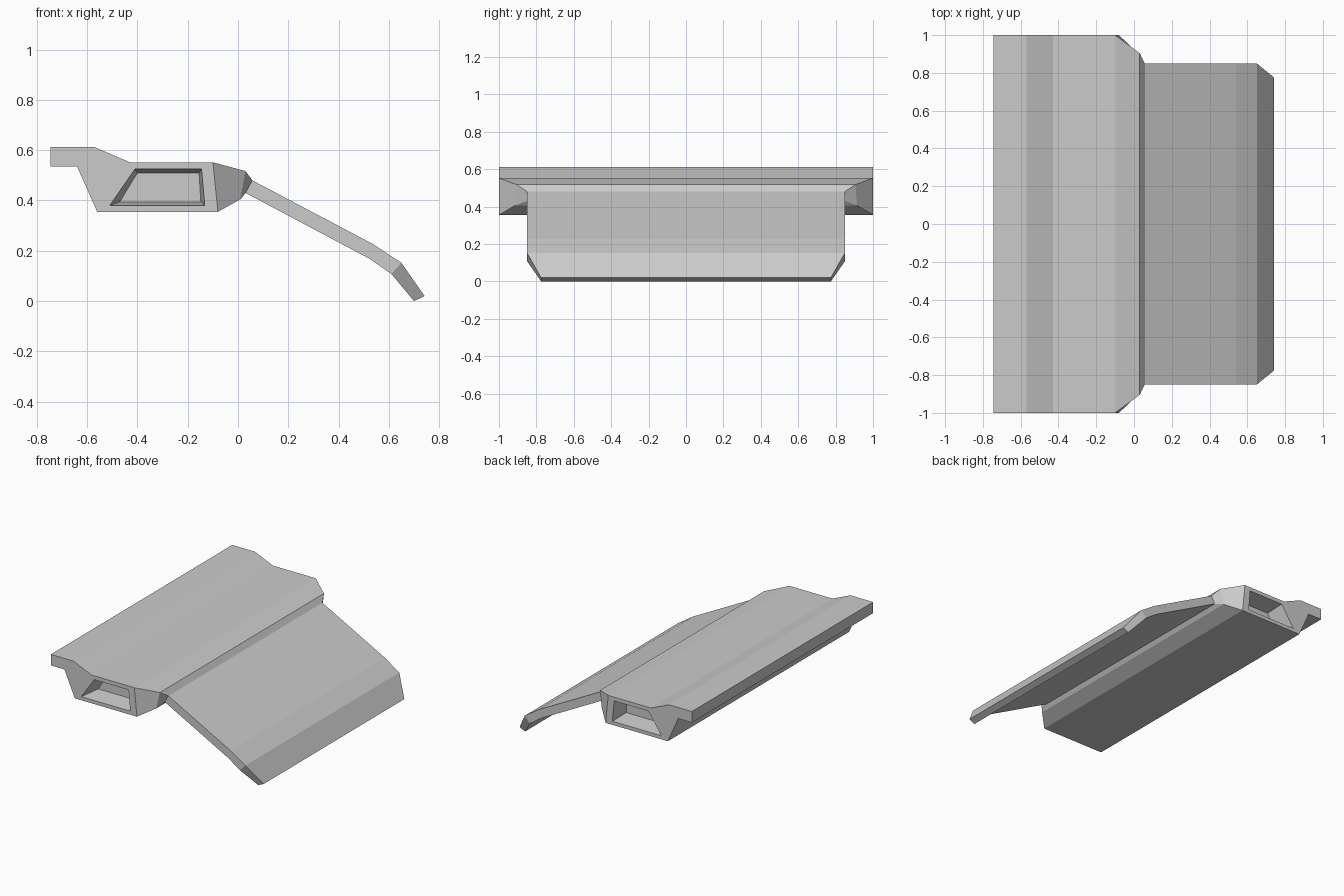
import bpy
import bmesh

cube = bpy.data.objects.get("Cube")
if cube:
    bpy.data.objects.remove(cube, do_unlink=True)

grey = bpy.data.materials.new("plain_grey")
grey.use_nodes = True
grey.diffuse_color = (0.6, 0.6, 0.6, 1)
grey.node_tree.nodes["Principled BSDF"].inputs["Base Color"].default_value = (0.6, 0.6, 0.6, 1)

# Stations across the profile: upper (x, z, half width), lower (x, z, half width)
BEAM = [
    ((-0.745, 0.612, 1.0), (-0.745, 0.535, 1.0)),
    ((-0.57, 0.612, 1.0), (-0.64, 0.535, 1.0)),
    ((-0.43, 0.552, 1.0), (-0.56, 0.355, 1.0)),
    ((-0.10, 0.552, 1.0), (-0.08, 0.355, 1.0)),
    ((0.03, 0.517, 0.905), (0.01, 0.405, 0.915)),
    ((0.057, 0.48, 0.85), (0.03, 0.43, 0.85)),
]
PANEL = [
    BEAM[-1],
    ((0.54, 0.225, 0.85), (0.52, 0.17, 0.85)),
    ((0.65, 0.152, 0.85), (0.61, 0.108, 0.85)),
    ((0.742, 0.02, 0.775), (0.70, 0.0, 0.775)),
]

# Recess outlines: upper left, upper right, lower right, lower left
RIM = [(-0.41, 0.525), (-0.145, 0.525), (-0.132, 0.38), (-0.51, 0.38)]
FLOOR = [(-0.40, 0.51), (-0.155, 0.51), (-0.148, 0.395), (-0.47, 0.395)]
RECESS_DEPTH = 0.13


def ring_faces(bm, outer, inner):
    for i in range(4):
        j = (i + 1) % 4
        bm.faces.new((outer[i], outer[j], inner[j], inner[i]))


def build_slab(name, stations, cap, recess_at=None):
    bm = bmesh.new()

    def point(p, side):
        return bm.verts.new((p[0], side * p[2], p[1]))

    # Each row holds upper front, upper back, lower back, lower front
    rows = [(point(u, -1), point(u, 1), point(d, 1), point(d, -1)) for u, d in stations]
    for i, (a, b) in enumerate(zip(rows, rows[1:])):
        bm.faces.new((a[0], b[0], b[1], a[1]))
        bm.faces.new((a[3], a[2], b[2], b[3]))
        for side, top, low in ((-1, 0, 3), (1, 1, 2)):
            corners = (a[top], b[top], b[low], a[low])
            if i != recess_at:
                bm.faces.new(corners)
                continue
            # Tapered recess in the end wall
            rim = [bm.verts.new((x, side, z)) for x, z in RIM]
            floor = [bm.verts.new((x, side * (1 - RECESS_DEPTH), z)) for x, z in FLOOR]
            ring_faces(bm, corners, rim)
            ring_faces(bm, rim, floor)
            bm.faces.new(floor)
    bm.faces.new(rows[cap])
    bmesh.ops.recalc_face_normals(bm, faces=bm.faces)
    mesh = bpy.data.meshes.new(name)
    bm.to_mesh(mesh)
    bm.free()
    mesh.materials.append(grey)
    obj = bpy.data.objects.new(name, mesh)
    bpy.context.collection.objects.link(obj)
    return obj


# Thick beam with recessed ends, and the thin panel sloping down from it
build_slab("beam", BEAM, cap=0, recess_at=2)
build_slab("sloping_panel", PANEL, cap=-1)
